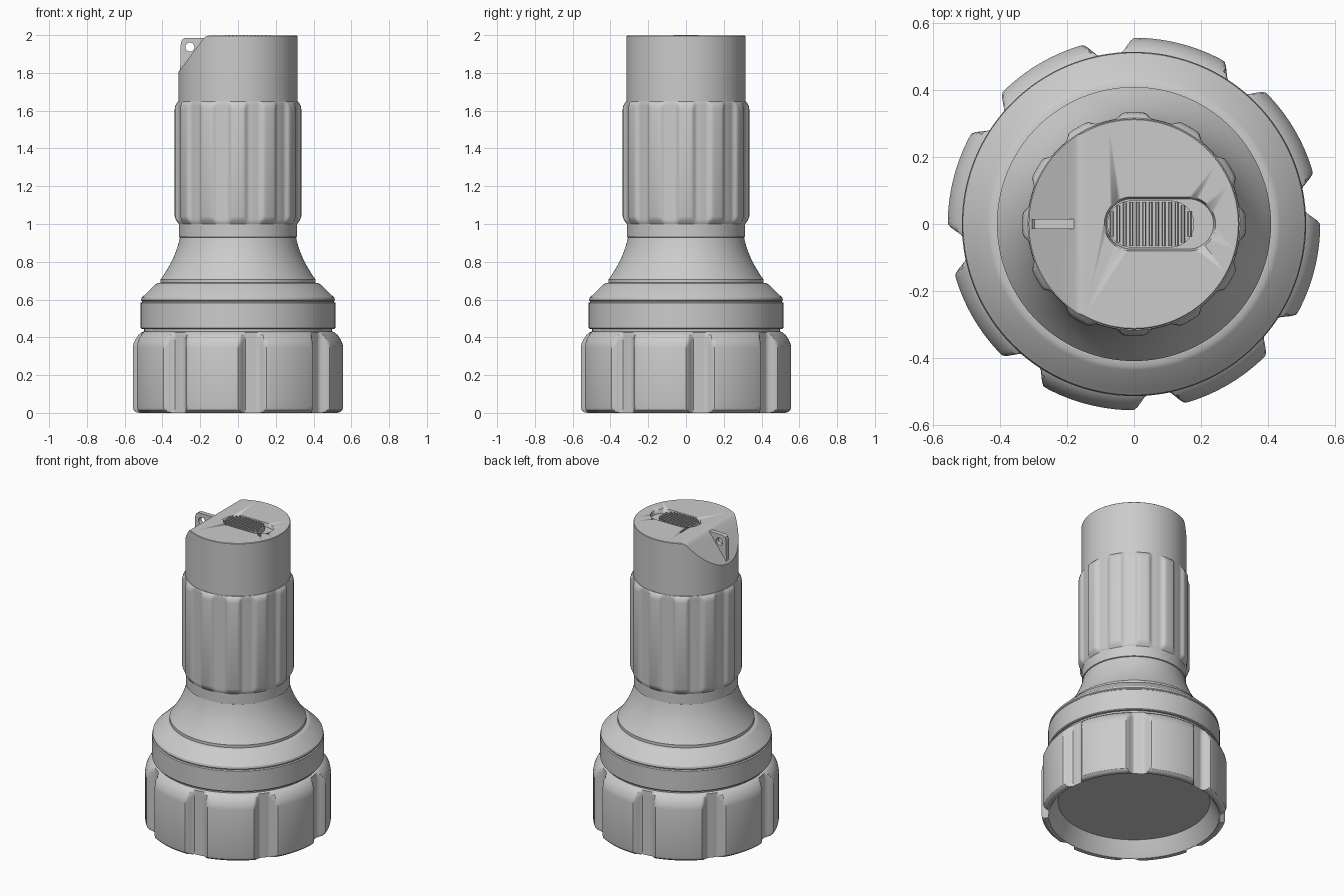
import bpy, bmesh
from math import cos, sin, pi, radians, sqrt
from mathutils import Vector

if "Cube" in bpy.data.objects:
    bpy.data.objects.remove(bpy.data.objects["Cube"])


def finish(name, bm, angle=32):
    bmesh.ops.recalc_face_normals(bm, faces=bm.faces)
    me = bpy.data.meshes.new(name)
    bm.to_mesh(me)
    bm.free()
    ob = bpy.data.objects.new(name, me)
    bpy.context.collection.objects.link(ob)
    bpy.ops.object.select_all(action='DESELECT')
    ob.select_set(True)
    bpy.context.view_layer.objects.active = ob
    bpy.ops.object.shade_smooth_by_angle(angle=radians(angle))
    return ob


def revolve(profile, n=128, limit=None):
    """Spin (radius, z) points; limit(angle) clips the radius to carve flutes."""
    bm = bmesh.new()
    rings = []
    for r, z in profile:
        ring = []
        for i in range(n):
            a = 2 * pi * i / n
            q = min(r, limit(a)) if limit else r
            ring.append(bm.verts.new((q * cos(a), q * sin(a), z)))
        rings.append(ring)
    for lo, hi in zip(rings, rings[1:]):
        for i in range(n):
            j = (i + 1) % n
            bm.faces.new((lo[i], lo[j], hi[j], hi[i]))
    bm.faces.new(rings[0])
    bm.faces.new(rings[-1])
    return bm


def stadium(bm, x0, x1, half, z0, z1, inset=0.0, n=24):
    """Rounded slot prism; inset shrinks the lower outline."""
    loops = []
    for z, d in ((z0, inset), (z1, 0.0)):
        r = half - d
        pts = []
        for k in range(2 * n + 2):
            right = k <= n
            a = -pi / 2 + pi * (k if right else k - 1) / n
            cx = x1 - half if right else x0 + half
            pts.append(bm.verts.new((cx + r * cos(a), r * sin(a), z)))
        loops.append(pts)
    m = len(loops[0])
    for i in range(m):
        j = (i + 1) % m
        bm.faces.new((loops[0][i], loops[0][j], loops[1][j], loops[1][i]))
    bm.faces.new(loops[0])
    bm.faces.new(loops[1])


def subtract(ob, cutter):
    cutter.hide_render = True
    mod = ob.modifiers.new("cut", 'BOOLEAN')
    mod.object = cutter
    mod.operation = 'DIFFERENCE'
    mod.solver = 'EXACT'
    bpy.context.view_layer.objects.active = ob
    bpy.ops.object.modifier_apply(modifier=mod.name)
    bpy.data.objects.remove(cutter)


def smooth(t):
    t = max(0.0, min(1.0, t))
    return t * t * (3 - 2 * t)


# Bezel with eight scallops and a conical mouth closed by the lens
def scallop(a):
    step = pi / 4
    d = abs((a - radians(8) + step / 2) % step - step / 2)
    return 0.512 + 0.046 * smooth((d - radians(3.2)) / radians(5.3))


finish("bezel", revolve([
    (0.455, 0.10), (0.505, 0.012), (0.512, 0.003), (0.525, 0.0), (0.542, 0.005),
    (0.553, 0.016), (0.557, 0.035), (0.557, 0.345), (0.553, 0.367), (0.543, 0.39),
    (0.528, 0.412), (0.512, 0.425), (0.503, 0.43), (0.49, 0.43)], 320, scallop))

# Head: collar ring, shoulder, flared neck
finish("head", revolve([
    (0.45, 0.40), (0.497, 0.42), (0.497, 0.445), (0.511, 0.445), (0.515, 0.45),
    (0.515, 0.583), (0.509, 0.588), (0.509, 0.592), (0.513, 0.597), (0.51, 0.61),
    (0.495, 0.624), (0.437, 0.68), (0.425, 0.687), (0.41, 0.689), (0.41, 0.707),
    (0.388, 0.738), (0.366, 0.775), (0.345, 0.815), (0.328, 0.856),
    (0.315, 0.897), (0.306, 0.935), (0.29, 0.935)]))

# Neck between head and grip
finish("neck", revolve([(0.29, 0.92), (0.313, 0.932), (0.313, 1.03), (0.29, 1.03)]))


# Fluted grip
def flute(a):
    return 0.319 + 0.016 * smooth(0.5 + 0.95 * cos(12 * a))


finish("grip", revolve([
    (0.30, 1.0), (0.313, 1.0), (0.322, 1.012), (0.33, 1.024), (0.335, 1.04),
    (0.335, 1.608), (0.332, 1.625), (0.326, 1.638), (0.317, 1.648), (0.30, 1.65)],
    240, flute))

# Tail cylinder, cut by a slope that rounds over into the top
TOP = 1.997
tail_bm = revolve([(0.315, 1.6), (0.315, TOP - 0.003), (0.312, TOP)])
for point, tilt in (((-0.155, TOP), 13), ((-0.167, 1.994), 27),
                    ((-0.177, 1.987), 40), ((-0.19, 1.972), 53)):
    bmesh.ops.bisect_plane(
        tail_bm, geom=tail_bm.verts[:] + tail_bm.edges[:] + tail_bm.faces[:],
        plane_co=(point[0], 0, point[1]),
        plane_no=(-sin(radians(tilt)), 0, cos(radians(tilt))), clear_outer=True)
    bmesh.ops.holes_fill(tail_bm, edges=[e for e in tail_bm.edges if e.is_boundary])
tail = finish("tail", tail_bm)

# Slot for the switch
slot = bmesh.new()
stadium(slot, -0.095, 0.25, 0.087, 1.972, 2.022, 0.012)
subtract(tail, finish("slot_cutter", slot))

# Sliding switch with cross ridges
switch = bmesh.new()
X0, X1, H = -0.08, 0.18, 0.07
stadium(switch, X0, X1, H, 1.96, 1.988)
for i in range(13):
    x = X0 + 0.014 + i * (X1 - X0 - 0.028) / 12
    over = max(X0 + H - x, x - (X1 - H), 0)
    half = sqrt(H * H - over * over) - 0.004
    ret = bmesh.ops.create_cube(switch, size=1)
    for v in ret["verts"]:
        w = 0.006 if v.co.z > 0 else 0.014
        v.co = Vector((x + v.co.x * w, v.co.y * 2 * half, 2.0 if v.co.z > 0 else 1.98))
finish("switch", switch)

# Lanyard fin with a hole
fin_bm = bmesh.new()
outline = [(-0.307, 1.79), (-0.303, 1.955), (-0.297, 1.975), (-0.28, 1.985),
           (-0.16, 1.985), (-0.16, 1.93), (-0.26, 1.79)]
face = fin_bm.faces.new([fin_bm.verts.new((x, -0.015, z)) for x, z in outline])
ext = bmesh.ops.extrude_face_region(fin_bm, geom=[face])
for v in ext["geom"]:
    if isinstance(v, bmesh.types.BMVert):
        v.co.y = 0.015
fin = finish("lanyard_fin", fin_bm)
bpy.ops.mesh.primitive_cylinder_add(vertices=32, radius=0.024, depth=0.2,
                                    location=(-0.255, 0, 1.937), rotation=(pi / 2, 0, 0))
subtract(fin, bpy.context.object)
